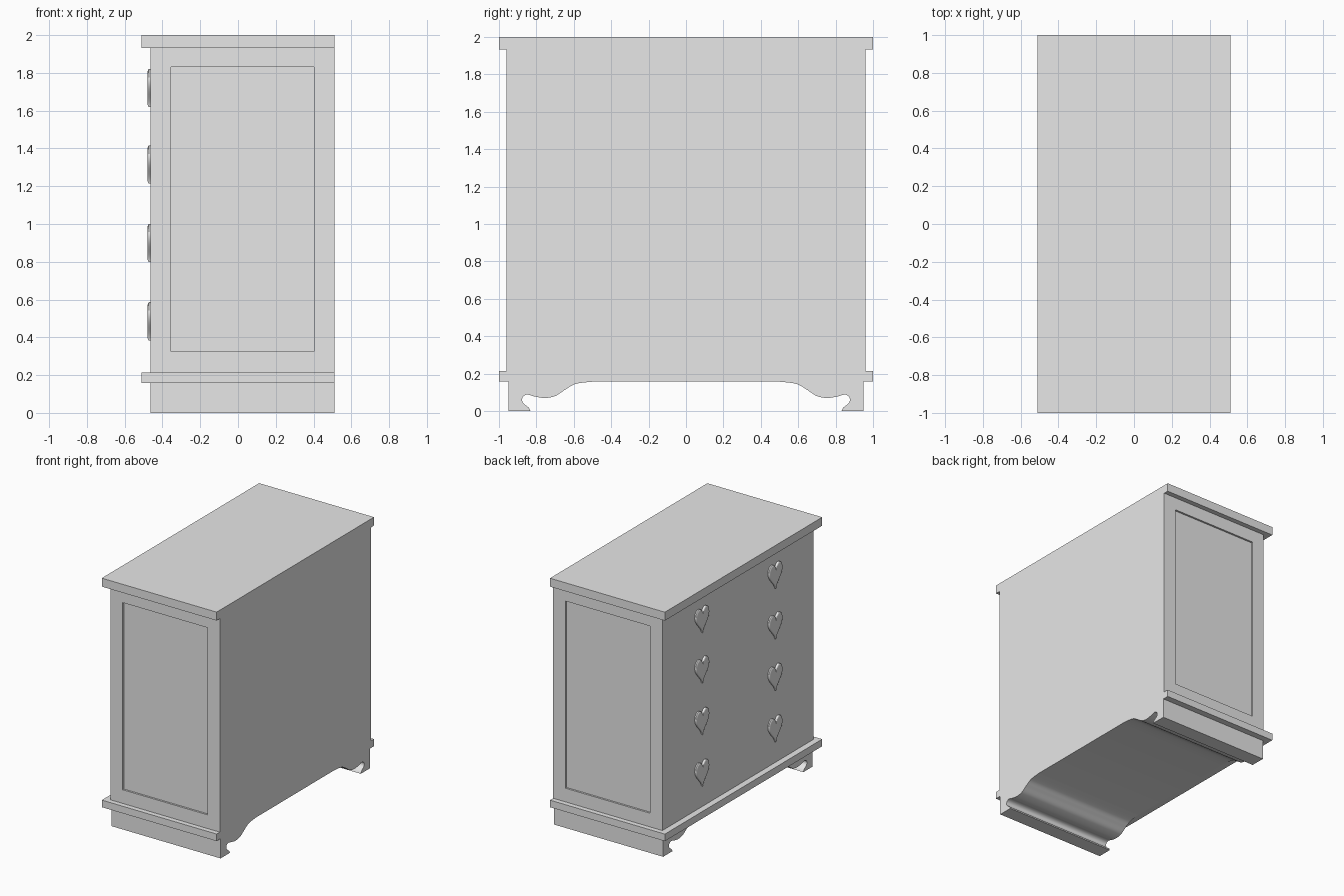
import bpy, bmesh, math

cube = bpy.data.objects.get("Cube")
if cube:
    bpy.data.objects.remove(cube, do_unlink=True)

grey = bpy.data.materials.new("plain grey")
grey.use_nodes = True
grey.diffuse_color = (0.8, 0.8, 0.8, 1)
grey.node_tree.nodes["Principled BSDF"].inputs["Base Color"].default_value = grey.diffuse_color

BACK, FACE, LIP = 0.51, -0.462, -0.512


def finish(name, bm):
    bmesh.ops.recalc_face_normals(bm, faces=bm.faces)
    mesh = bpy.data.meshes.new(name)
    bm.to_mesh(mesh)
    bm.free()
    mesh.materials.append(grey)
    obj = bpy.data.objects.new(name, mesh)
    bpy.context.collection.objects.link(obj)
    return obj


def box(bm, x0, x1, half_y, z0, z1):
    made = bmesh.ops.create_cube(bm, size=1)["verts"]
    for v in made:
        v.co.x = x1 if v.co.x > 0 else x0
        v.co.y = half_y if v.co.y > 0 else -half_y
        v.co.z = z1 if v.co.z > 0 else z0


def smooth(obj, angle):
    bpy.ops.object.select_all(action='DESELECT')
    obj.select_set(True)
    bpy.context.view_layer.objects.active = obj
    bpy.ops.object.shade_smooth_by_angle(angle=math.radians(angle))


def curve_through(points, steps):
    """Catmull-Rom samples through a short list of 2D points."""
    pts = [points[0]] + points + [points[-1]]
    out = []
    for a, b, c, d in zip(pts, pts[1:], pts[2:], pts[3:]):
        for i in range(steps):
            t = i / steps
            out.append(tuple(
                0.5 * (2 * q + (r - p) * t + (2 * p - 5 * q + 4 * r - s) * t ** 2
                       + (3 * q - p - 3 * r + s) * t ** 3)
                for p, q, r, s in zip(a, b, c, d)))
    return out + [points[-1]]


# Cabinet body with a sunken panel in each end
bm = bmesh.new()
box(bm, FACE, BACK, 0.96, 0.215, 1.932)
bm.normal_update()
for end in [f for f in bm.faces if abs(f.normal.y) > 0.9]:
    side = 1 if end.normal.y > 0 else -1
    bmesh.ops.inset_individual(bm, faces=[end], thickness=0.1)
    for v in end.verts:
        v.co.x = 0.402 if v.co.x > 0 else -0.354
        v.co.z = 1.83 if v.co.z > 1 else 0.325
    sunk = bmesh.ops.extrude_discrete_faces(bm, faces=[end])["faces"][0]
    for v in sunk.verts:
        v.co.y -= side * 0.015
finish("cabinet_body", bm)

# Top board and lower moulding, overhanging on three sides
for name, z0, z1 in (("top_board", 1.932, 2.0), ("lower_moulding", 0.158, 0.215)):
    bm = bmesh.new()
    box(bm, LIP, BACK, 1.0, z0, z1)
    finish(name, bm)

# Scrolled plinth: half profile mirrored in y, then swept front to back
scroll = curve_through([(0.84, 0.018), (0.872, 0.045), (0.874, 0.072), (0.85, 0.088),
                        (0.81, 0.078), (0.757, 0.07), (0.7, 0.08), (0.645, 0.115),
                        (0.59, 0.145), (0.5, 0.157)], 6)
half = [(0.95, 0.158), (0.95, 0), (0.832, 0)] + scroll
profile = half + [(-y, z) for y, z in reversed(half)]
bm = bmesh.new()
face = bm.faces.new([bm.verts.new((FACE, y, z)) for y, z in profile])
swept = bmesh.ops.extrude_face_region(bm, geom=[face])["geom"]
bmesh.ops.translate(bm, vec=(BACK - FACE, 0, 0),
                    verts=[g for g in swept if isinstance(g, bmesh.types.BMVert)])
smooth(finish("scrolled_plinth", bm), 35)


# Heart-shaped drawer pulls with a rounded rim
def heart(scale):
    ring = []
    for i in range(48):
        t = 2 * math.pi * i / 48
        z = 13 * math.cos(t) - 5 * math.cos(2 * t) - 2 * math.cos(3 * t) - math.cos(4 * t)
        ring.append((0.085 * math.sin(t) ** 3 * scale, (z + 2.5) * 0.007 * scale))
    return ring


for row, z in enumerate((0.485, 0.9, 1.315, 1.72)):
    for side, y in (("left", -0.465), ("right", 0.465)):
        bm = bmesh.new()
        rings = [[bm.verts.new((FACE - depth, y + a, z + b)) for a, b in heart(scale)]
                 for depth, scale in ((0, 1), (0.01, 1), (0.014, 0.96), (0.016, 0.88))]
        for lower, upper in zip(rings, rings[1:]):
            for i in range(48):
                bm.faces.new((lower[i - 1], lower[i], upper[i], upper[i - 1]))
        bm.faces.new(rings[-1])
        bm.faces.new(rings[0])
        smooth(finish(f"heart_pull_{side}_{row + 1}", bm), 40)
